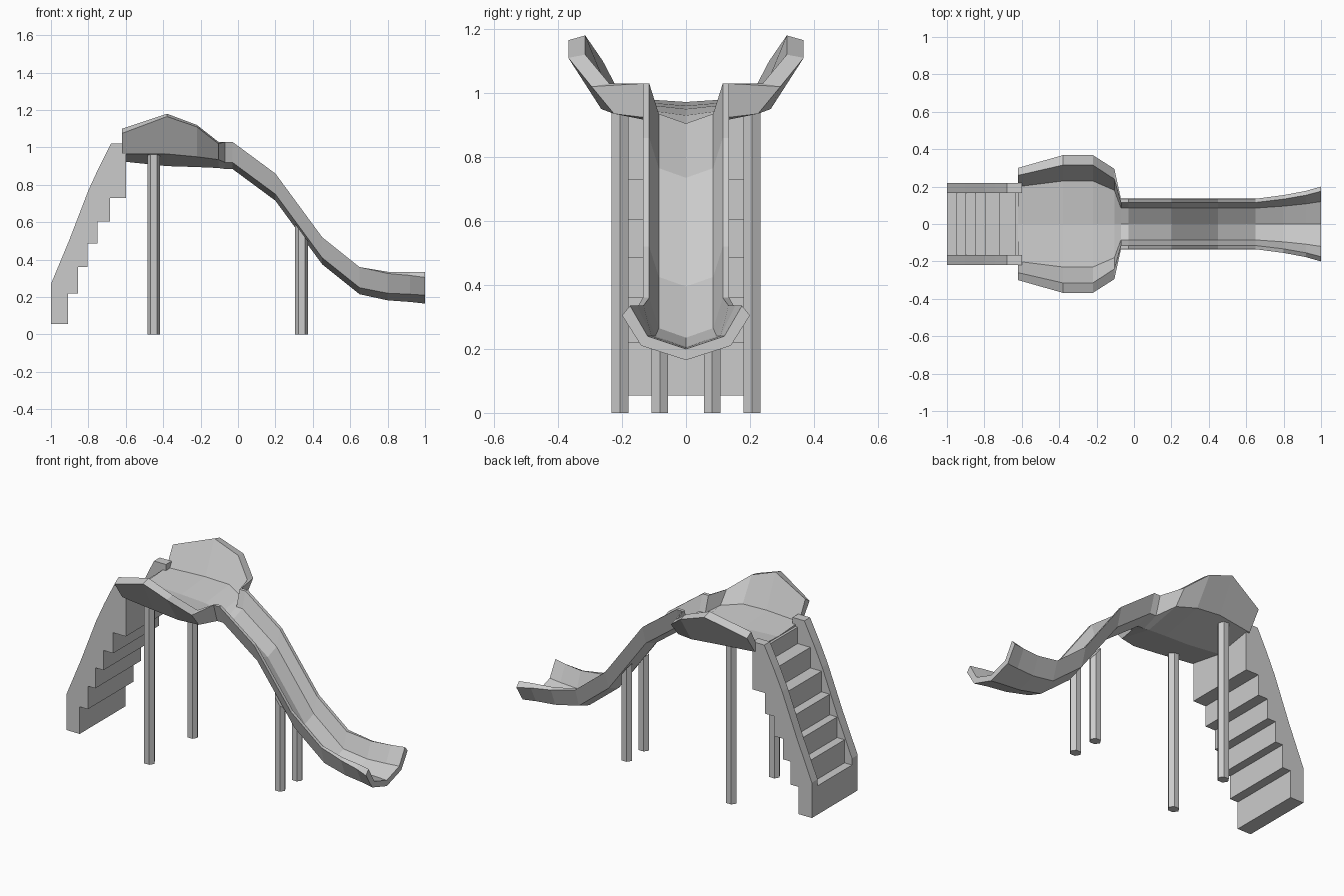
import bpy, bmesh, math

if "Cube" in bpy.data.objects:
    bpy.data.objects.remove(bpy.data.objects["Cube"])


def add_object(name, bm, mirror=False):
    bmesh.ops.recalc_face_normals(bm, faces=bm.faces[:])
    mesh = bpy.data.meshes.new(name)
    bm.to_mesh(mesh)
    bm.free()
    obj = bpy.data.objects.new(name, mesh)
    bpy.context.collection.objects.link(obj)
    if mirror:
        mod = obj.modifiers.new("mirror", 'MIRROR')
        mod.use_axis = (False, True, False)
        mod.merge_threshold = 0.001
    return obj


def extrude_side_profile(name, profile, y0, y1, mirror=False):
    """Extrude an (x, z) outline along y."""
    bm = bmesh.new()
    a = [bm.verts.new((x, y0, z)) for x, z in profile]
    b = [bm.verts.new((x, y1, z)) for x, z in profile]
    bm.faces.new(a)
    bm.faces.new(b)
    n = len(profile)
    for i in range(n):
        j = (i + 1) % n
        bm.faces.new((a[i], a[j], b[j], b[i]))
    return add_object(name, bm, mirror)


def leg_pair(name, x, y, top, slope=0.0, r=0.034):
    """Hexagonal posts with a top cut to the given slope."""
    bm = bmesh.new()
    ring = [(r * math.cos(k * math.pi / 3), r * 0.9 * math.sin(k * math.pi / 3)) for k in range(6)]
    lo = [bm.verts.new((x + dx, y + dy, 0)) for dx, dy in ring]
    hi = [bm.verts.new((x + dx, y + dy, top + slope * dx)) for dx, dy in ring]
    bm.faces.new(lo)
    bm.faces.new(hi)
    for i in range(6):
        j = (i + 1) % 6
        bm.faces.new((lo[i], lo[j], hi[j], hi[i]))
    return add_object(name, bm, True)


def chute(x, top, f):
    """Half trough section (y, z) from outer keel to inner keel; f is the flare."""
    return x, [(0, top - 0.145 - 0.025 * f), (0.1 + 0.04 * f, top - 0.11 - 0.015 * f),
               (0.135 + 0.065 * f, top - 0.03 * f), (0.115 + 0.06 * f, top),
               (0.085 + 0.035 * f, top - 0.095), (0, top - 0.125 - 0.01 * f)]


# Platform and chute: one half shell lofted along x, then mirrored
stations = [
    (-0.62, [(0, .925), (.225, .965), (.30, 1.075), (.26, 1.10), (.20, .985), (0, .972)]),
    (-0.38, [(0, .90), (.265, .965), (.368, 1.165), (.315, 1.18), (.23, .98), (0, .96)]),
    (-0.22, [(0, .895), (.265, .95), (.368, 1.11), (.315, 1.12), (.23, .975), (0, .95)]),
    (-0.105, [(0, .89), (.225, .935), (.295, 1.02), (.24, 1.03), (.18, .955), (0, .93)]),
    chute(-0.07, 1.03, 0), chute(-0.03, 1.03, 0), chute(0.20, 0.86, 0),
    chute(0.45, 0.52, 0), chute(0.65, 0.36, 0), chute(0.80, 0.335, 0.3),
    chute(0.92, 0.335, 0.65), chute(1.0, 0.335, 1),
]
bm = bmesh.new()
rows = [[bm.verts.new((x, y, z)) for y, z in sec] for x, sec in stations]
for r0, r1 in zip(rows, rows[1:]):
    for i in range(5):
        bm.faces.new((r0[i], r0[i + 1], r1[i + 1], r1[i]))
for r in (rows[0], rows[-1]):
    bm.faces.new((r[0], r[1], r[4], r[5]))
    bm.faces.new((r[1], r[2], r[3], r[4]))
add_object("slide_chute_and_platform", bm, True)

# Stairs: shared stepped underside
under_x = [-0.91, -0.855, -0.805, -0.75, -0.685, -0.60]
under_z = [0.055, 0.22, 0.36, 0.485, 0.605, 0.73]
underside = [(-1, 0.055)]
for i, (x, z) in enumerate(zip(under_x, under_z)):
    underside.append((x, z))
    if i < 5:
        underside.append((x, under_z[i + 1]))

# Side stringers
extrude_side_profile("stair_stringers", underside + [
    (-0.60, 1.02), (-0.68, 1.02), (-0.745, 0.89), (-0.80, 0.77), (-0.90, 0.51),
    (-0.95, 0.39), (-1, 0.27)], 0.165, 0.22, True)

# Treads and risers
riser_x = [-1, -0.95, -0.90, -0.85, -0.795, -0.72, -0.635]
tread_z = [0.23, 0.37, 0.495, 0.62, 0.745, 0.87, 0.97]
top = []
for i, (x, z) in enumerate(zip(riser_x, tread_z)):
    top += [(x, z), (riser_x[i + 1] if i < 6 else -0.60, z)]
extrude_side_profile("stair_treads", underside + top[::-1], -0.165, 0.165)

# Support posts
leg_pair("platform_legs", -0.45, 0.207, 0.97)
leg_pair("chute_legs", 0.34, 0.082, 0.545, slope=-1.36)
